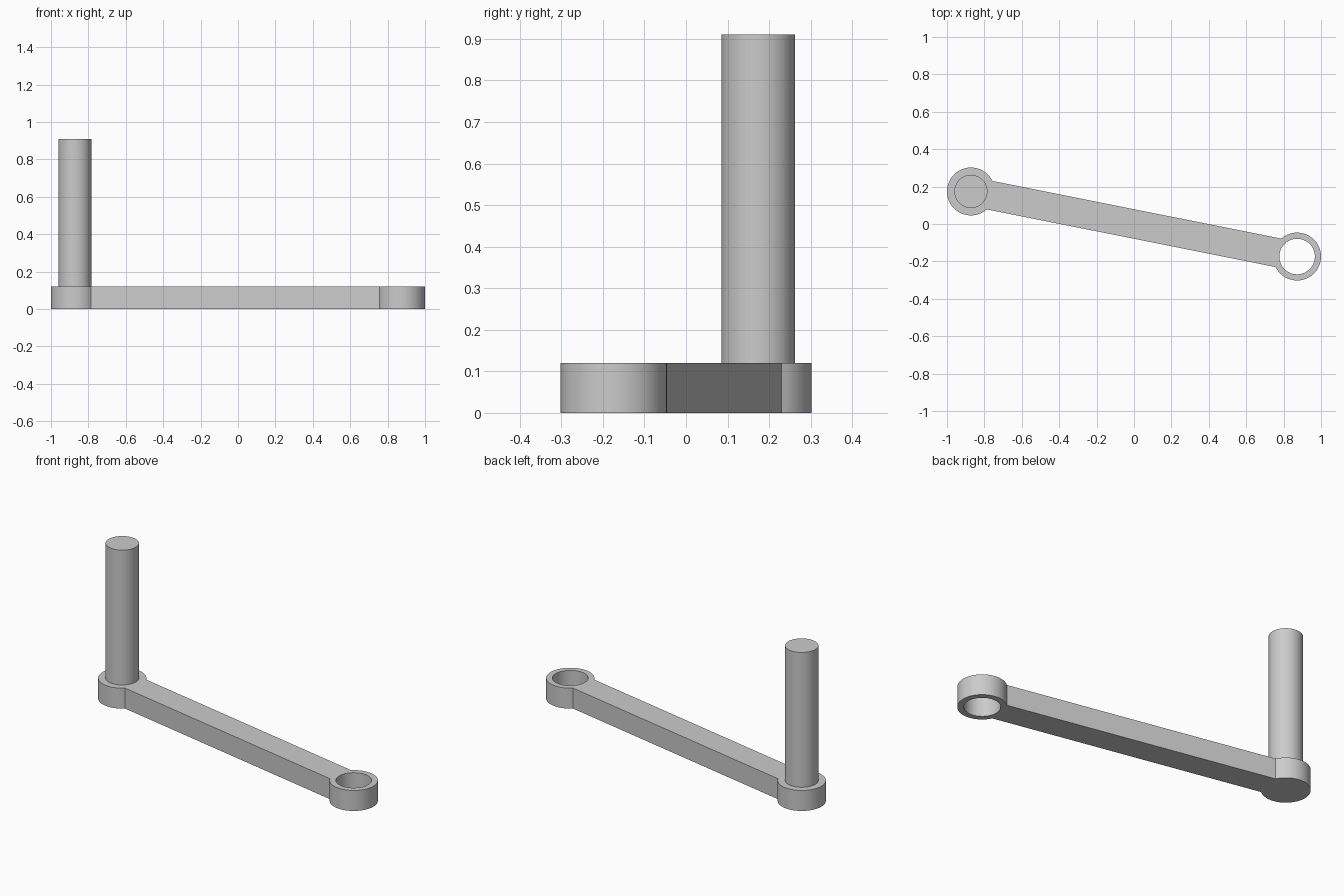
import bpy, bmesh
from math import sin, cos, pi, asin, atan2, hypot

if "Cube" in bpy.data.objects:
    bpy.data.objects.remove(bpy.data.objects["Cube"])

PX, PY = 0.872, 0.174          # boss centres at (-PX, PY) and (PX, -PY)
BOSS_R, HOLE_R, PEG_R = 0.128, 0.095, 0.0885
HALF_W, THICK, TOP = 0.0775, 0.12, 0.91
REACH, TILT = hypot(PX, PY), atan2(-PY, PX)


def arc(cx, r, a0, a1, n):
    return [(cx + r * cos(a0 + (a1 - a0) * i / n), r * sin(a0 + (a1 - a0) * i / n))
            for i in range(n + 1)]


def finish(obj):
    bpy.ops.object.select_all(action='DESELECT')
    obj.select_set(True)
    bpy.context.view_layer.objects.active = obj
    bpy.ops.object.shade_smooth_by_angle(angle=pi / 6)


# Lever arm: round boss at each end joined by a straight bar, with one through hole
gap = asin(HALF_W / BOSS_R)
outline = (arc(REACH, BOSS_R, -pi + gap, pi - gap, 64)
           + arc(-REACH, BOSS_R, gap, 2 * pi - gap, 64))
hole = arc(REACH, HOLE_R, 0, 2 * pi, 64)[:-1]

curve = bpy.data.curves.new("arm_profile", 'CURVE')
curve.dimensions = '2D'
curve.fill_mode = 'BOTH'
curve.extrude = THICK / 2
for pts in (outline, hole):
    spline = curve.splines.new('POLY')
    spline.points.add(len(pts) - 1)
    for p, (x, y) in zip(spline.points, pts):
        p.co = (x, y, 0, 1)
    spline.use_cyclic_u = True

profile = bpy.data.objects.new("arm_profile", curve)
bpy.context.collection.objects.link(profile)
bpy.context.view_layer.update()
mesh = bpy.data.meshes.new_from_object(
    profile.evaluated_get(bpy.context.evaluated_depsgraph_get()))
bpy.data.objects.remove(profile)

bm = bmesh.new()
bm.from_mesh(mesh)
bmesh.ops.remove_doubles(bm, verts=bm.verts, dist=1e-5)
bmesh.ops.recalc_face_normals(bm, faces=bm.faces)
bm.to_mesh(mesh)
bm.free()
arm = bpy.data.objects.new("lever_arm", mesh)
arm.location.z = THICK / 2
arm.rotation_euler.z = TILT
bpy.context.collection.objects.link(arm)
finish(arm)

# Upright handle peg standing on the solid boss
bpy.ops.mesh.primitive_cylinder_add(vertices=64, radius=PEG_R, depth=TOP - THICK,
                                    location=(-PX, PY, (TOP + THICK) / 2))
peg = bpy.context.object
peg.name = "handle_peg"
finish(peg)
